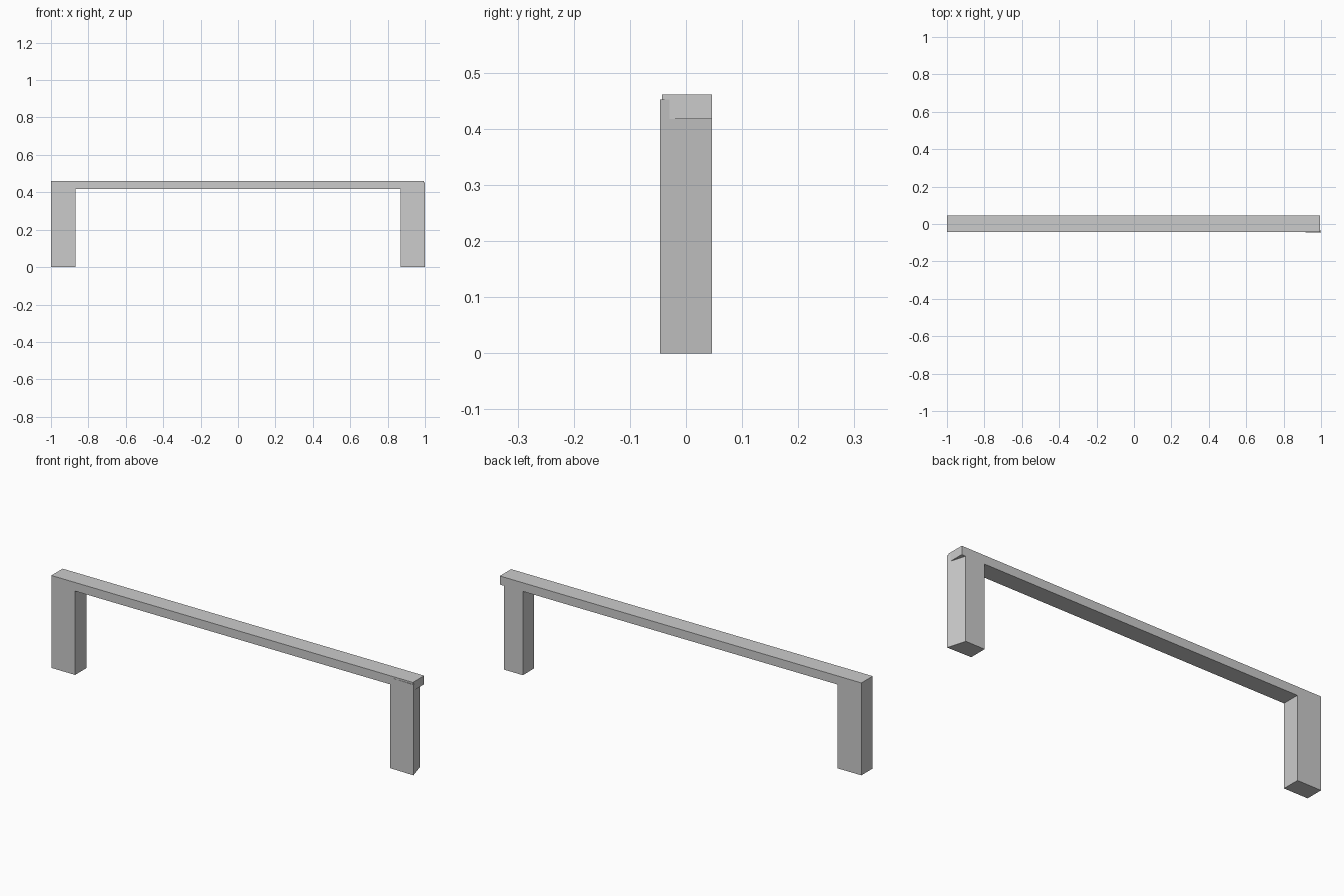
import bpy, bmesh
from mathutils import Vector

if "Cube" in bpy.data.objects:
    bpy.data.objects.remove(bpy.data.objects["Cube"])

FRONT, BACK = -0.043, 0.046      # beam depth
TOP, UNDER = 0.461, 0.418        # beam height


def prism(name, outline, offset):
    """Extrude a flat outline along an offset vector."""
    bm = bmesh.new()
    face = bm.faces.new([bm.verts.new(p) for p in outline])
    ext = bmesh.ops.extrude_face_region(bm, geom=[face])
    moved = [g for g in ext["geom"] if isinstance(g, bmesh.types.BMVert)]
    bmesh.ops.translate(bm, verts=moved, vec=Vector(offset))
    bmesh.ops.recalc_face_normals(bm, faces=bm.faces)
    mesh = bpy.data.meshes.new(name)
    bm.to_mesh(mesh)
    bm.free()
    obj = bpy.data.objects.new(name, mesh)
    bpy.context.collection.objects.link(obj)
    return obj


# Crossbeam and left leg share one flush side profile
profile = [(-1, 0), (-0.869, 0), (-0.869, UNDER),
           (0.995, UNDER), (0.995, TOP), (-1, TOP)]
prism("beam_and_left_leg", [(x, FRONT, z) for x, z in profile],
      (0, BACK - FRONT, 0))

# Right leg: outer face slants inward to the back, front corner pokes out
plan = [(0.868, FRONT), (1.0, -0.046), (0.973, BACK), (0.868, BACK)]
prism("right_leg", [(x, y, 0) for x, y in plan], (0, 0, 0.452))
